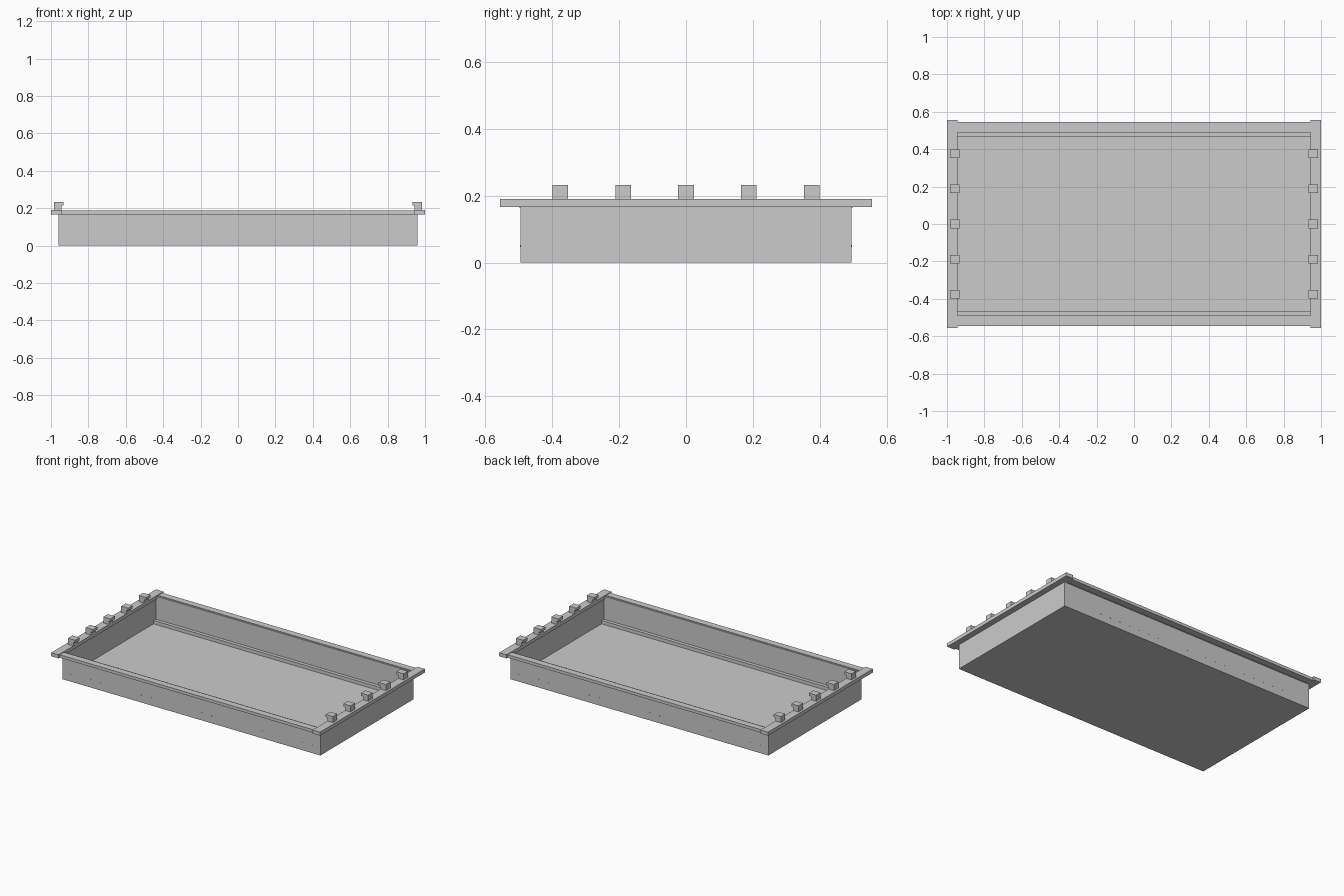
import bpy, bmesh
from mathutils import Matrix

if "Cube" in bpy.data.objects:
    bpy.data.objects.remove(bpy.data.objects["Cube"])


def finish(name, bm):
    bmesh.ops.recalc_face_normals(bm, faces=bm.faces[:])
    mesh = bpy.data.meshes.new(name)
    bm.to_mesh(mesh)
    bm.free()
    obj = bpy.data.objects.new(name, mesh)
    bpy.context.collection.objects.link(obj)
    return obj


def box(name, x, y, z):
    bm = bmesh.new()
    bmesh.ops.create_cube(bm, size=1)
    for v in bm.verts:
        for i, (a, b) in enumerate((x, y, z)):
            v.co[i] = a if v.co[i] < 0 else b
    return finish(name, bm)


def span(s, a, b):
    return tuple(sorted((s * a, s * b)))


def prism(name, profile, y0, y1):
    # Extrude an x-z outline along y
    bm = bmesh.new()
    face = bm.faces.new([bm.verts.new((x, y0, z)) for x, z in profile])
    ext = bmesh.ops.extrude_face_region(bm, geom=[face])
    for v in ext["geom"]:
        if isinstance(v, bmesh.types.BMVert):
            v.co.y = y1
    return finish(name, bm)


# Open sheet tray: outer box, top inset for wall thickness and pushed down
bm = bmesh.new()
W, D, H, T = 0.96, 0.4955, 0.167, 0.005
bmesh.ops.create_cube(bm, size=1)
for v in bm.verts:
    v.co = (v.co.x * 2 * W, v.co.y * 2 * D, (v.co.z + 0.5) * H)
bm.normal_update()
top = max(bm.faces, key=lambda f: f.calc_center_median().z)
bmesh.ops.inset_region(bm, faces=[top], thickness=T)
ext = bmesh.ops.extrude_face_region(bm, geom=[top])
for v in ext["geom"]:
    if isinstance(v, bmesh.types.BMVert):
        v.co.z = T
if top.is_valid:
    bmesh.ops.delete(bm, geom=[top], context='FACES_ONLY')
finish("tray", bm)

# Long rims and inner floor strips
for s, side in ((-1, "front"), (1, "back")):
    box(side + "_rim", (-0.945, 0.945), span(s, 0.5, 0.545), (0.167, 0.187))
    box(side + "_rim_lip", (-0.945, 0.945), span(s, 0.4905, 0.5), (0.165, 0.183))
    box(side + "_floor_strip", (-0.955, 0.955), span(s, 0.468, 0.491), (0.004, 0.028))

    # Row of tiny rivets on the long wall
    bm = bmesh.new()
    for i in range(25):
        x = -0.9 + i * 0.075
        m = Matrix.Translation((x, s * D, 0.05)) @ Matrix.Rotation(1.5708, 4, 'X')
        bmesh.ops.create_cone(bm, cap_ends=True, segments=8, radius1=0.003,
                              radius2=0.003, depth=0.002, matrix=m)
    finish(side + "_rivets", bm)

# End rails with five inward-facing hooks each
for s, side in ((-1, "left"), (1, "right")):
    box(side + "_end_rail", span(s, 0.945, 1.0), (-0.557, 0.557), (0.167, 0.191))
    hook = [(0.985, 0.19), (0.985, 0.232), (0.932, 0.232),
            (0.932, 0.214), (0.945, 0.214), (0.945, 0.19)]
    for i in range(5):
        y = (i - 2) * 0.188
        prism(f"{side}_hook_{i + 1}", [(s * x, z) for x, z in hook], y - 0.0235, y + 0.0235)
